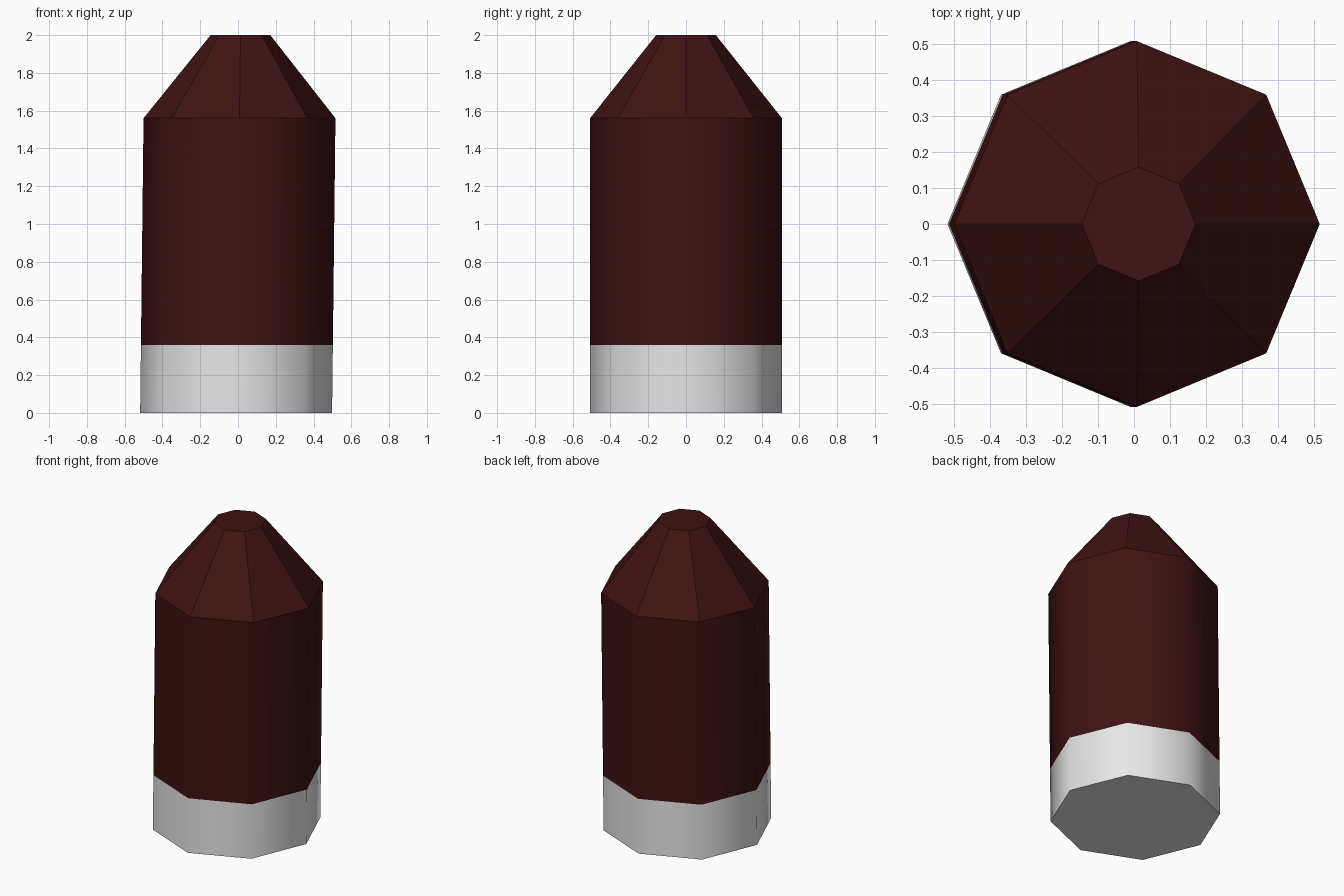
import bpy, bmesh
from math import cos, sin, tau

if "Cube" in bpy.data.objects:
    bpy.data.objects.remove(bpy.data.objects["Cube"], do_unlink=True)

SIDES = 8
RADIUS = 0.508
LEAN = 0.0115  # slight sideways lean of the whole model


def material(name, rgb):
    mat = bpy.data.materials.new(name)
    mat.use_nodes = True
    color = (*rgb, 1)
    mat.diffuse_color = color
    mat.node_tree.nodes["Principled BSDF"].inputs["Base Color"].default_value = color
    return mat


def section(name, mat, low, high, smooth, cap=None):
    """Eight-sided section between two (height, radius) pairs, closed at one end."""
    bm = bmesh.new()
    rings = []
    for z, r in (low, high):
        centre = LEAN * z - 0.01
        rings.append([bm.verts.new((centre + r * cos(tau * i / SIDES),
                                    r * sin(tau * i / SIDES), z)) for i in range(SIDES)])
    bottom, top = rings
    for i in range(SIDES):
        j = (i + 1) % SIDES
        bm.faces.new((bottom[i], bottom[j], top[j], top[i])).smooth = smooth
    if cap == "bottom":
        bm.faces.new(bottom[::-1])
    elif cap == "top":
        bm.faces.new(top)
    mesh = bpy.data.meshes.new(name)
    bm.to_mesh(mesh)
    bm.free()
    mesh.materials.append(mat)
    obj = bpy.data.objects.new(name, mesh)
    bpy.context.collection.objects.link(obj)
    return obj


dark_red = material("dark red", (0.05, 0.006, 0.006))
light_grey = material("light grey", (0.8, 0.8, 0.8))

# Pale base, smooth barrel and faceted blunt nose
section("base_band", light_grey, (0, RADIUS), (0.36, RADIUS), True, "bottom")
section("barrel", dark_red, (0.36, RADIUS), (1.56, RADIUS), True)
section("nose", dark_red, (1.56, RADIUS), (2, 0.158), False, "top")
